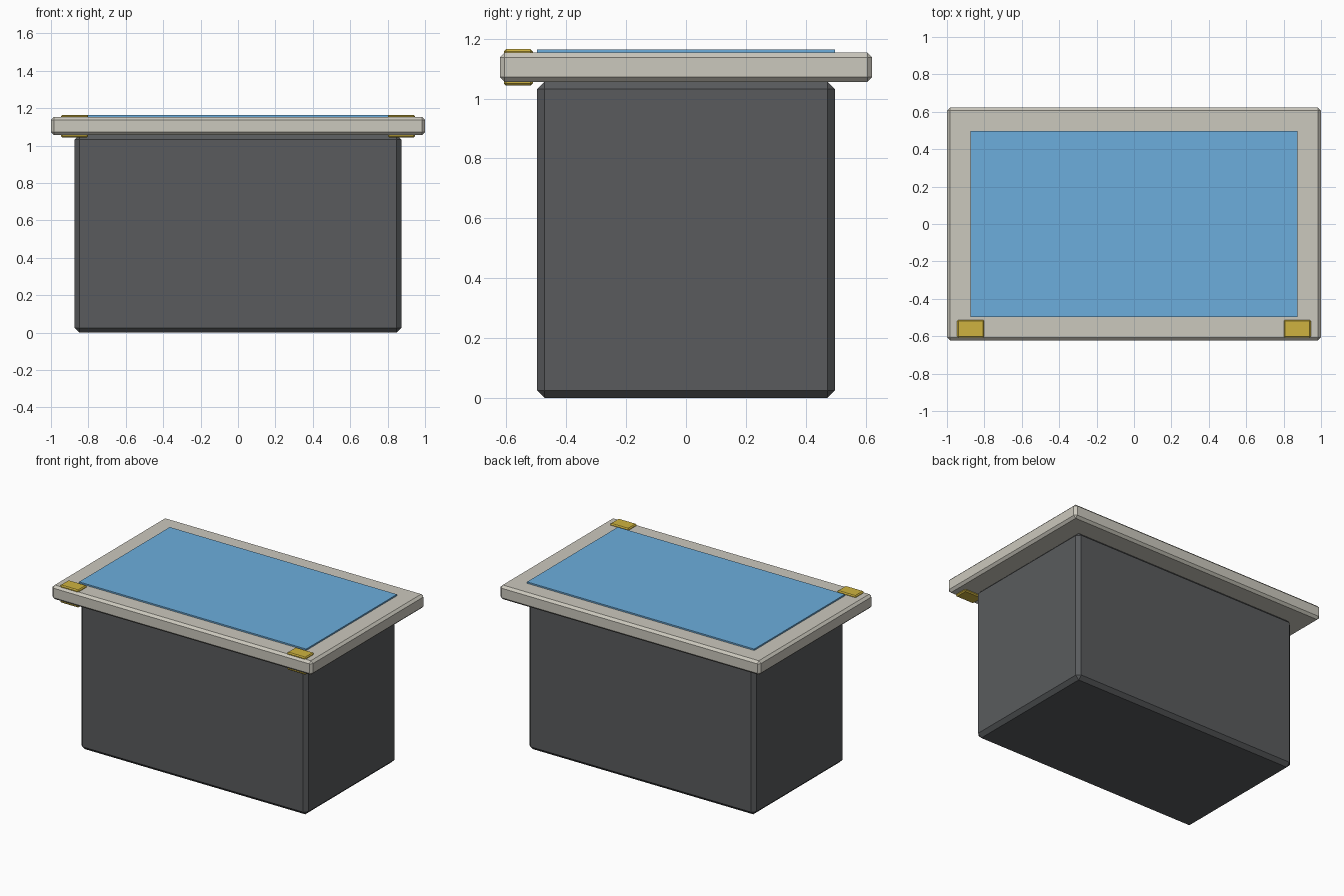
import bpy, bmesh
from mathutils import Matrix, Vector

if "Cube" in bpy.data.objects:
    bpy.data.objects.remove(bpy.data.objects["Cube"])


def material(name, color):
    mat = bpy.data.materials.new(name)
    mat.diffuse_color = color
    mat.use_nodes = True
    mat.node_tree.nodes["Principled BSDF"].inputs["Base Color"].default_value = mat.diffuse_color
    return mat


def box(name, low, high, bevel=0.0, mat=None):
    """Flat-shaded box between two corners, with chamfered edges."""
    low, high = Vector(low), Vector(high)
    bm = bmesh.new()
    bmesh.ops.create_cube(bm, size=1.0, matrix=Matrix.Translation((low + high) / 2)
                          @ Matrix.Diagonal((high - low).to_4d()))
    if bevel:
        bmesh.ops.bevel(bm, geom=bm.edges[:], offset=bevel, segments=1,
                        affect='EDGES', clamp_overlap=True)
    mesh = bpy.data.meshes.new(name)
    bm.to_mesh(mesh)
    bm.free()
    obj = bpy.data.objects.new(name, mesh)
    bpy.context.collection.objects.link(obj)
    if mat:
        mesh.materials.append(mat)
    return obj


dark = material("dark_grey", (0.10, 0.105, 0.11, 1))
stone = material("pale_stone", (0.60, 0.58, 0.51, 1))
blue = material("blue_panel", (0.15, 0.42, 0.72, 1))
gold = material("gold", (0.62, 0.45, 0.05, 1))

# Main cabinet
box("cabinet", (-0.873, -0.498, 0), (0.873, 0.498, 1.057), 0.025, dark)

# Overhanging top slab
box("top_slab", (-1, -0.622, 1.056), (1, 0.622, 1.154), 0.016, stone)

# Thin blue panel lying on the slab
box("top_panel", (-0.873, -0.498, 1.152), (0.873, 0.498, 1.164), 0, blue)

# Gold corner clips passing through the front of the slab
for side, x in (("left", -0.873), ("right", 0.873)):
    box(f"{side}_clip", (x - 0.072, -0.608, 1.043), (x + 0.072, -0.512, 1.165),
        0.007, gold)
